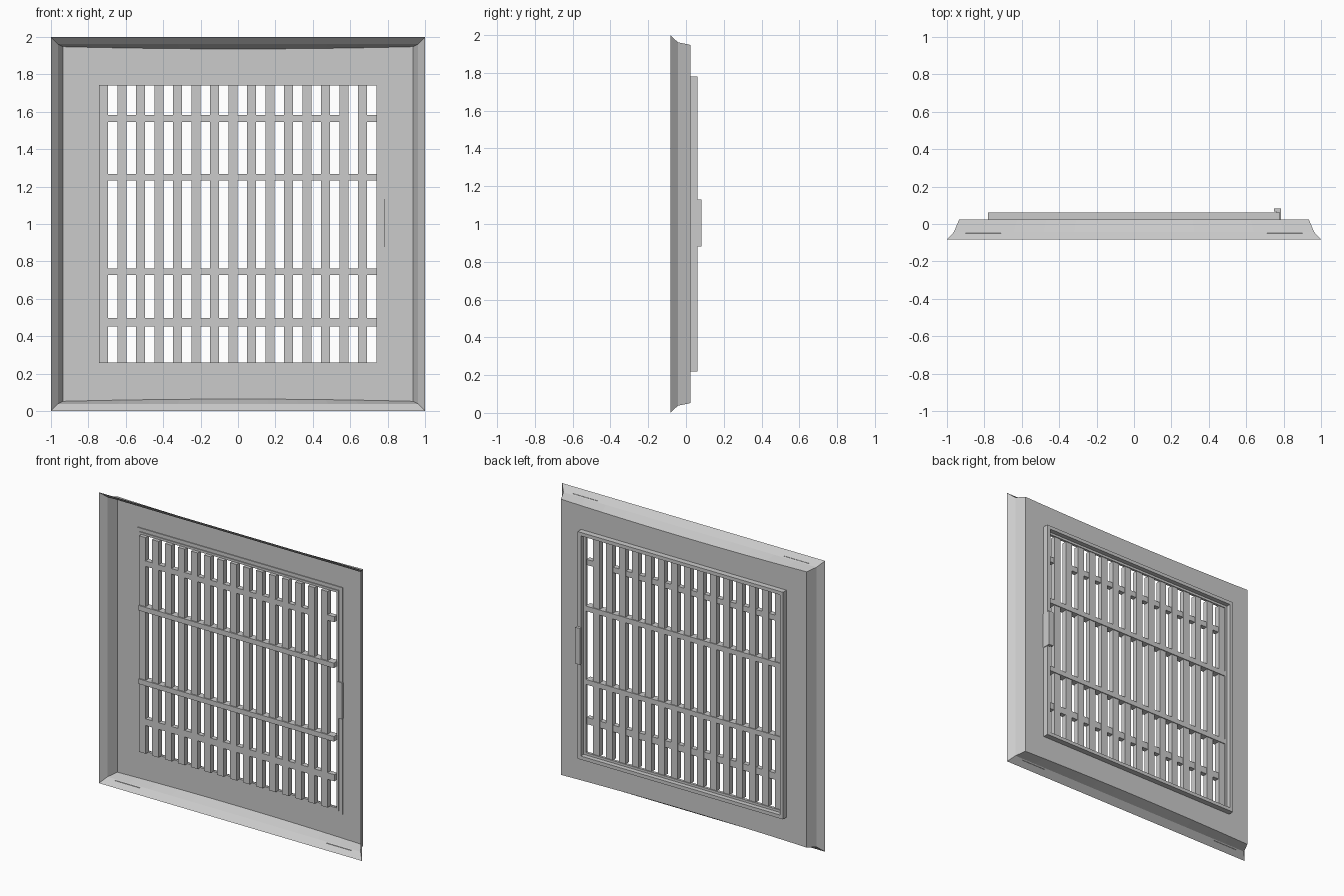
import bpy, bmesh
from mathutils import Matrix

if "Cube" in bpy.data.objects:
    bpy.data.objects.remove(bpy.data.objects["Cube"])


def finish(bm, name):
    bmesh.ops.recalc_face_normals(bm, faces=bm.faces)
    me = bpy.data.meshes.new(name)
    bm.to_mesh(me)
    bm.free()
    ob = bpy.data.objects.new(name, me)
    bpy.context.collection.objects.link(ob)
    return ob


def rect_loop(bm, hx, hz, y, n=1, bow=0.0):
    """Rectangular loop around (0, y, 1); bow pulls top/bottom edge middles inward."""
    pts = []
    for i in range(n):
        t = -1 + 2 * i / n
        pts.append((t * hx, -hz + bow * (1 - t * t)))
    for i in range(n):
        pts.append((hx, (-1 + 2 * i / n) * hz))
    pts += [(-x, -z) for x, z in pts]
    return [bm.verts.new((x, y, 1 + z)) for x, z in pts]


def loft(name, sections, n=1, closed=False):
    bm = bmesh.new()
    loops = [rect_loop(bm, *s[:3], n, s[3] if len(s) > 3 else 0.0) for s in sections]
    pairs = list(zip(loops, loops[1:]))
    if closed:
        pairs.append((loops[-1], loops[0]))
    for a, b in pairs:
        for i in range(len(a)):
            j = (i + 1) % len(a)
            bm.faces.new((a[i], a[j], b[j], b[i]))
    return finish(bm, name)


def boxes(name, items):
    """Each item is (x0, x1, y0, y1, z0, z1)."""
    bm = bmesh.new()
    for x0, x1, y0, y1, z0, z1 in items:
        m = Matrix.Translation(((x0 + x1) / 2, (y0 + y1) / 2, (z0 + z1) / 2))
        m = m @ Matrix.Diagonal((x1 - x0, y1 - y0, z1 - z0, 1))
        bmesh.ops.create_cube(bm, size=1, matrix=m)
    return finish(bm, name)


# Flared outer flange with flat panel, open in the middle
loft("flared_panel", [
    (1.0, 1.0, -0.083),
    (0.963, 0.962, -0.043),
    (0.935, 0.948, 0.024, 0.012),
    (0.781, 0.781, 0.024),
], n=12)

# Stepped frame of the grille insert
loft("grille_frame", [
    (0.781, 0.781, 0.018),
    (0.781, 0.781, 0.062),
    (0.757, 0.757, 0.062),
    (0.757, 0.757, 0.030),
    (0.741, 0.741, 0.030),
    (0.741, 0.741, 0.012),
    (0.757, 0.757, 0.012),
    (0.757, 0.757, 0.018),
], closed=True)

# Vertical slats
PITCH, W, X0 = 0.0989, 0.05, -0.719
centres = [X0 + i * PITCH for i in range(15)]
boxes("slats", [(c - W / 2, c + W / 2, -0.012, 0.024, 0.257, 1.743) for c in centres])

# Long cross bars
boxes("cross_bars", [(-0.743, 0.743, -0.020, 0.030, z - 0.0175, z + 0.0175)
                     for z in (1.25, 0.745)])

# Short pins between slats; the upper row skips one gap
boxes("slat_pins", [(c + W / 2 - 0.003, c + PITCH - W / 2 + 0.003, -0.014, 0.020, z - r, z + r)
                    for z, r, skip in ((1.565, 0.019, 13), (0.475, 0.023, None))
                    for i, c in enumerate(centres) if i != skip])

# Latch on the right edge: tab, stem and hooked cap
boxes("latch", [
    (0.750, 0.785, 0.010, 0.027, 0.88, 1.13),
    (0.763, 0.785, 0.024, 0.083, 0.88, 1.13),
    (0.748, 0.785, 0.067, 0.083, 0.88, 1.13),
])

# Narrow slot marks on the top and bottom flanges
boxes("flange_slots", [(min(s * 0.71, s * 0.9), max(s * 0.71, s * 0.9), -0.051, -0.049,
                        1 + t * 0.968 - 0.001, 1 + t * 0.968 + 0.001)
                       for s in (-1, 1) for t in (-1, 1)])
